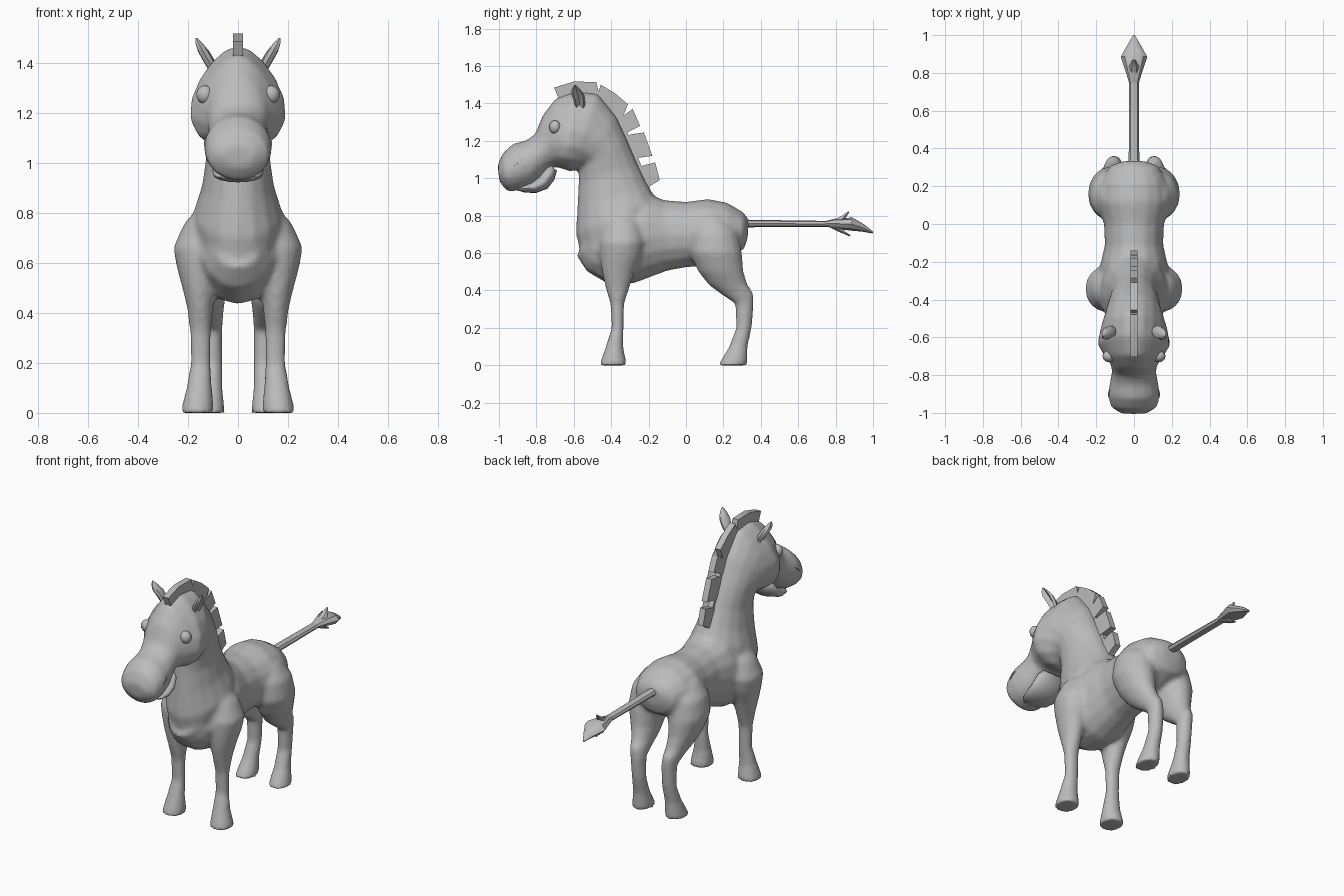
import bpy, bmesh, math
from mathutils import Vector

grey = bpy.data.materials.new("plain_grey")
grey.diffuse_color = (0.5, 0.5, 0.5, 1)


def loft(bm, rings, side=1, n=16, dent=False):
    """Skin rings: (y1, z1, y2, z2, half width[, centre x[, egg taper]])."""
    loops = []
    for r in rings:
        y1, z1, y2, z2, hw = r[:5]
        cx = r[5] if len(r) > 5 else 0
        egg = r[6] if len(r) > 6 else 0
        loop = []
        for i in range(n):
            a = 2 * math.pi * i / n
            c, s = math.cos(a), math.sin(a)
            if dent and c > 0.9:
                c = -0.3
            loop.append(bm.verts.new((side * (cx + hw * c * (1 - egg * s)),
                                      (y1 + y2) / 2 + (y1 - y2) / 2 * s,
                                      (z1 + z2) / 2 + (z1 - z2) / 2 * s)))
        loops.append(loop)
    for p, q in zip(loops, loops[1:]):
        for i in range(n):
            j = (i + 1) % n
            bm.faces.new((p[i], p[j], q[j], q[i]))
    bm.faces.new(loops[0][::-1])
    bm.faces.new(loops[-1])


def prism(bm, outline, half):
    """Extrude a side outline of (y, z) points across x."""
    a = [bm.verts.new((-half, y, z)) for y, z in outline]
    b = [bm.verts.new((half, y, z)) for y, z in outline]
    bm.faces.new(a)
    bm.faces.new(b[::-1])
    for i in range(len(a)):
        j = (i + 1) % len(a)
        bm.faces.new((a[i], b[i], b[j], a[j]))


def finish(name, bm, angle=40):
    bmesh.ops.recalc_face_normals(bm, faces=bm.faces[:])
    me = bpy.data.meshes.new(name)
    bm.to_mesh(me)
    bm.free()
    me.materials.append(grey)
    ob = bpy.data.objects.new(name, me)
    bpy.context.collection.objects.link(ob)
    if angle:
        bpy.ops.object.select_all(action='DESELECT')
        ob.select_set(True)
        bpy.context.view_layer.objects.active = ob
        bpy.ops.object.shade_smooth_by_angle(angle=math.radians(angle))
    return ob


# Torso, from rump to chest
body = bmesh.new()
loft(body, [
    (.335, .78, .33, .68, .06), (.305, .82, .31, .62, .13),
    (.22, .87, .22, .57, .175), (.12, .89, .10, .53, .19),
    (0, .875, 0, .523, .16), (-.12, .885, -.10, .505, .155),
    (-.20, .92, -.28, .437, .185), (-.28, .92, -.42, .435, .18),
    (-.36, .88, -.53, .50, .16), (-.45, .80, -.585, .585, .10)])
# Neck, head and muzzle
loft(body, [
    (-.12, .80, -.56, .57, .17), (-.16, .89, -.588, .70, .18),
    (-.20, .96, -.582, .85, .145), (-.25, 1.06, -.575, .98, .128),
    (-.31, 1.20, -.572, 1.06, .14), (-.37, 1.33, -.585, 1.045, .155, 0, .1),
    (-.47, 1.455, -.62, 1.035, .175, 0, .25),
    (-.59, 1.468, -.66, 1.05, .187, 0, .33),
    (-.695, 1.43, -.70, 1.06, .152, 0, .3),
    (-.765, 1.34, -.735, 1.05, .122, 0, .12),
    (-.805, 1.24, -.765, 1.015, .118), (-.85, 1.205, -.82, .96, .128),
    (-.925, 1.185, -.88, .935, .138), (-.98, 1.135, -.955, .928, .125),
    (-1.007, 1.07, -.997, .98, .07)])
# Legs: (z, front y, back y, centre x, half width)
front_leg = [
    (.84, -.42, -.28, .08, .06), (.76, -.44, -.24, .125, .09),
    (.66, -.465, -.22, .15, .11), (.58, -.46, -.24, .155, .09),
    (.50, -.45, -.275, .155, .068), (.42, -.432, -.30, .152, .052),
    (.33, -.405, -.33, .15, .043), (.20, -.398, -.333, .149, .041),
    (.10, -.43, -.335, .155, .052), (0, -.465, -.315, .163, .068)]
rear_leg = [
    (.80, .06, .22, .09, .08), (.71, .02, .28, .12, .11),
    (.60, .02, .30, .135, .11), (.50, .065, .308, .13, .085),
    (.43, .12, .33, .118, .064), (.385, .18, .362, .111, .052),
    (.33, .262, .364, .105, .043), (.20, .268, .352, .103, .041),
    (.10, .23, .33, .108, .046), (0, .17, .328, .113, .062)]
for leg in (front_leg, rear_leg):
    rings = [(a, z, b, z, w, cx) for z, a, b, cx, w in leg]
    for s in (1, -1):
        loft(body, rings, s)
body_ob = finish("body", body, 0)
# Blend the overlapping parts into one smooth skin
m = body_ob.modifiers.new("blend", 'REMESH')
m.mode = 'VOXEL'
m.voxel_size = 0.013
m.use_smooth_shade = True
m = body_ob.modifiers.new("soften", 'SMOOTH')
m.factor = 0.5
m.iterations = 8

# Lower jaw
jaw = bmesh.new()
loft(jaw, [(-.73, 1.075, -.69, 1.04, .06), (-.75, 1.06, -.705, .99, .09),
           (-.785, 1.012, -.74, .945, .102), (-.82, .985, -.80, .922, .10),
           (-.865, .965, -.86, .923, .085), (-.90, .955, -.90, .935, .05)])
finish("lower_jaw", jaw, 60)

for s, word in ((1, "right"), (-1, "left")):
    # Eyes
    eye = bmesh.new()
    bmesh.ops.create_uvsphere(eye, u_segments=12, v_segments=8, radius=1)
    for v in eye.verts:
        v.co = Vector((s * .132, -.70, 1.273)) + Vector(
            (v.co.x * .035, v.co.y * .032, v.co.z * .037))
    finish(word + "_eye", eye, 60)
    # Nostril rims with a hollow centre
    rim = bmesh.new()
    loft(rim, [(-.875, 1.10, -.925, 1.06, .004, .112),
               (-.88, 1.098, -.922, 1.062, .004, .133),
               (-.888, 1.09, -.914, 1.068, .004, .133),
               (-.89, 1.085, -.91, 1.072, .003, .122)], s, 8)
    finish(word + "_nostril", rim)
    # Ears with a hollow outer face
    ear = bmesh.new()
    loft(ear, [(-.545, 1.36, -.59, 1.37, .018, .10),
               (-.538, 1.41, -.60, 1.415, .027, .122),
               (-.543, 1.445, -.614, 1.45, .026, .142),
               (-.565, 1.475, -.61, 1.478, .017, .157),
               (-.59, 1.50, -.596, 1.50, .004, .167)], s, 8, True)
    finish(word + "_ear", ear)

# Mane: a base strip along the crest and five upright blocks
mane = bmesh.new()
crest = [(-.68, 1.43), (-.59, 1.475), (-.47, 1.465), (-.36, 1.35),
         (-.30, 1.215), (-.24, 1.07), (-.185, .965)]
prism(mane, crest + [(y - .06, z - .05) for y, z in crest[:1:-1]]
      + [(-.59, 1.41), (-.67, 1.40)], .016)
blocks = [
    [(-.705, 1.485), (-.60, 1.517), (-.48, 1.515), (-.465, 1.455),
     (-.50, 1.40), (-.59, 1.42), (-.675, 1.41)],
    [(-.455, 1.50), (-.38, 1.455), (-.31, 1.395), (-.335, 1.335),
     (-.40, 1.27), (-.49, 1.40)],
    [(-.335, 1.335), (-.285, 1.37), (-.245, 1.28), (-.295, 1.255),
     (-.36, 1.22), (-.39, 1.29)],
    [(-.295, 1.235), (-.225, 1.245), (-.18, 1.12), (-.25, 1.11),
     (-.32, 1.10), (-.35, 1.20)],
    [(-.24, 1.065), (-.165, 1.085), (-.14, .99), (-.20, .955),
     (-.25, .95), (-.29, 1.04)]]
for outline in blocks:
    prism(mane, outline, .019)
finish("mane", mane, 20)

# Tail shaft
tail = bmesh.new()
loft(tail, [(.28, .785, .28, .735, .03), (.34, .778, .34, .738, .028),
            (.76, .772, .76, .74, .026), (.80, .772, .80, .738, .026)], 1, 8)
finish("tail", tail)

# Tail tuft: a broad pointed lock with a small lock above and below
tuft = bmesh.new()
loft(tuft, [(.74, .77, .74, .745, .024), (.80, .785, .80, .73, .042),
            (.89, .79, .88, .72, .07), (.95, .755, .94, .715, .037),
            (1.0, .715, .998, .705, .005)], 1, 8)
loft(tuft, [(.77, .77, .78, .745, .022), (.83, .80, .84, .765, .026),
            (.868, .825, .872, .815, .006)], 1, 6)
loft(tuft, [(.76, .76, .76, .74, .02), (.82, .74, .81, .715, .028),
            (.882, .695, .876, .688, .006)], 1, 6)
finish("tail_tuft", tuft)
